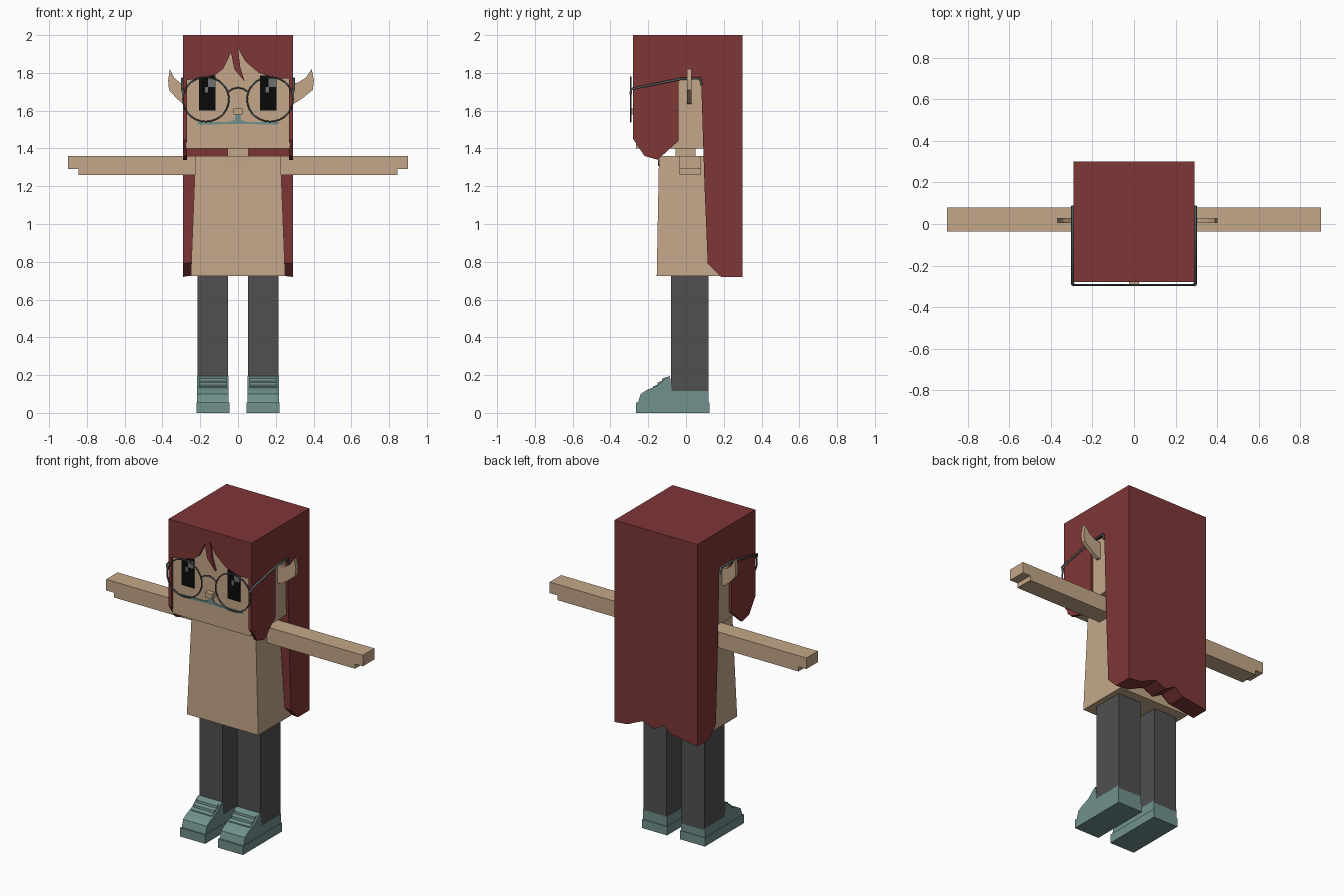
import bpy, bmesh, math
from mathutils import Vector

if "Cube" in bpy.data.objects:
    bpy.data.objects.remove(bpy.data.objects["Cube"])


def material(name, r, g, b):
    m = bpy.data.materials.new(name)
    m.use_nodes = True
    m.diffuse_color = (r, g, b, 1)
    m.node_tree.nodes["Principled BSDF"].inputs["Base Color"].default_value = (r, g, b, 1)
    return m


RED = material("dark_red_hair", 0.209, 0.037, 0.037)
SKIN = material("tan_skin", 0.55, 0.39, 0.25)
GREY = material("charcoal_trousers", 0.08, 0.08, 0.08)
TEAL = material("teal", 0.162, 0.283, 0.266)
BLACK = material("eye_black", 0.003, 0.003, 0.003)
GLINT = material("eye_glint", 0.16, 0.16, 0.16)
METAL = material("frame_grey", 0.09, 0.1, 0.105)


def finish(name, bm, mat):
    bmesh.ops.recalc_face_normals(bm, faces=bm.faces)
    me = bpy.data.meshes.new(name)
    bm.to_mesh(me)
    bm.free()
    me.materials.append(mat)
    ob = bpy.data.objects.new(name, me)
    bpy.context.collection.objects.link(ob)
    return ob


def loft(name, rings, mat):
    """Join equal rings of points and cap both ends."""
    bm = bmesh.new()
    rows = [[bm.verts.new(p) for p in ring] for ring in rings]
    n = len(rows[0])
    for a, b in zip(rows, rows[1:]):
        for i in range(n):
            bm.faces.new((a[i], a[(i + 1) % n], b[(i + 1) % n], b[i]))
    bm.faces.new(rows[0])
    bm.faces.new(rows[-1])
    return finish(name, bm, mat)


def side_prism(name, pts, x0, x1, mat):
    return loft(name, [[(x, y, z) for y, z in pts] for x in (x0, x1)], mat)


def front_prism(name, pts, y0, y1, mat):
    return loft(name, [[(x, y, z) for x, z in pts] for y in (y0, y1)], mat)


def rect(a0, a1, z0, z1):
    return [(a0, z0), (a1, z0), (a1, z1), (a0, z1)]


def box(name, x, y, z, mat):
    return side_prism(name, rect(*y, *z), *x, mat)


def tube(name, pts, radius, mat, cyclic=False):
    cu = bpy.data.curves.new(name, 'CURVE')
    cu.dimensions = '3D'
    cu.bevel_depth = radius
    cu.bevel_resolution = 1
    cu.use_fill_caps = True
    sp = cu.splines.new('POLY')
    sp.points.add(len(pts) - 1)
    for p, co in zip(sp.points, pts):
        p.co = (*co, 1)
    sp.use_cyclic_u = cyclic
    cu.materials.append(mat)
    ob = bpy.data.objects.new(name, cu)
    bpy.context.collection.objects.link(ob)


# Head, neck and nose
box("head", (-.275, .275), (-.265, .12), (1.4, 1.95), SKIN)
box("neck", (-.055, .055), (-.055, .05), (1.33, 1.42), SKIN)
box("nose", (-.024, .024), (-.297, -.26), (1.58, 1.612), SKIN)

# Hair: crown, fringe, side locks and long back
box("hair_crown", (-.285, .285), (-.275, .1), (1.93, 2), RED)
front_prism("fringe", [
    (-.29, 2), (-.29, 1.76), (-.2, 1.77), (-.12, 1.79), (-.08, 1.82), (-.05, 1.88),
    (-.037, 1.91), (-.02, 1.82), (.035, 1.755), (.012, 1.83), (0, 1.93),
    (.04, 1.86), (.11, 1.8), (.2, 1.77), (.29, 1.77), (.29, 2)], -.28, -.26, RED)
LOCK = [(-.28, 2), (-.28, 1.45), (-.22, 1.36), (-.15, 1.34), (-.04, 1.44),
        (-.04, 1.77), (.08, 1.77), (.08, 2)]
for s, side in ((1, "left"), (-1, "right")):
    side_prism(f"{side}_hair_lock", LOCK, .27 * s, .29 * s, RED)
waves = [(-.29, 0), (-.165, .02), (-.11, .025), (-.055, .07), (.015, .03),
         (.085, .06), (.125, .045), (.2, .01), (.29, 0)]
loft("long_back_hair", [
    [(x, .08, 2), (x, .08, 1.77), (x, .098, 1.2), (x, .115, .79 + lift),
     (x, .185, .72 + lift), (x, .3, .72 + lift), (x, .3, 2)] for x, lift in waves], RED)

# Eyes with glints
for cx, side in ((.16, "left"), (-.162, "right")):
    front_prism(f"{side}_eye", rect(cx - .044, cx + .044, 1.6, 1.785), -.27, -.262, BLACK)
    front_prism(f"{side}_eye_glint", rect(cx + .002, cx + .042, 1.725, 1.77), -.273, -.266, GLINT)
    front_prism(f"{side}_small_glint", rect(cx - .014, cx + .004, 1.695, 1.725), -.273, -.266, GLINT)

# Mouth
half = [(.012, 1.58), (.018, 1.55), (.05, 1.54), (.21, 1.54), (.22, 1.532),
        (.2, 1.525), (.04, 1.53)]
front_prism("mouth", half + [(-x, z) for x, z in reversed(half)], -.271, -.262, TEAL)

# Glasses
for s, side in ((1, "left"), (-1, "right")):
    ring = [Vector((.17 * s + .122 * math.cos(a), -.293, 1.66 + .118 * math.sin(a)))
            for a in (i * math.tau / 28 for i in range(28))]
    tube(f"{side}_rim", ring, .0045, METAL, True)
    tube(f"{side}_temple", [(.288 * s, -.293, 1.69), (.296 * s, -.29, 1.715),
                            (.296 * s, -.03, 1.768), (.296 * s, .075, 1.77),
                            (.296 * s, .084, 1.735)], .007, METAL)
tube("bridge", [(-.05, -.293, 1.7), (-.03, -.293, 1.715), (0, -.293, 1.722),
                (.03, -.293, 1.715), (.05, -.293, 1.7)], .0045, METAL)

# Pointed ears
ear = [(.26, 1.64), (.29, 1.635), (.33, 1.665), (.375, 1.71), (.38, 1.76), (.37, 1.82),
       (.345, 1.775), (.31, 1.748), (.26, 1.74)]
for s, side, reach in ((1, "left", 1.22), (-1, "right", .9)):
    pts = [(s * (.28 + (x - .28) * reach), z) for x, z in ear]
    front_prism(f"{side}_ear", pts, .005, .03, SKIN)

# Tapered torso and collar
loft("torso", [
    [(-.25, -.155, .725), (.25, -.155, .725), (.25, .18, .725), (-.25, .18, .725)],
    [(-.225, -.143, 1.36), (.225, -.143, 1.36), (.225, .095, 1.36), (-.225, .095, 1.36)],
], SKIN)
arc = [(.085 * math.cos(a), 1.358 + .05 * math.sin(a))
       for a in (math.pi + i * math.pi / 10 for i in range(11))]
front_prism("collar", arc, -.147, -.14, SKIN)

# Arms, legs and shoes
ARM = [(.2, 1.26), (.845, 1.26), (.845, 1.29), (.9, 1.29), (.9, 1.36), (.2, 1.36)]
UPPER = [(-.255, .05), (.12, .05), (.12, .115), (-.075, .115), (-.085, .195), (-.1, .19),
         (-.15, .145), (-.21, .12), (-.24, .1)]
for s, side in ((1, "left"), (-1, "right")):
    front_prism(f"{side}_arm", [(x * s, z) for x, z in ARM], -.035, .08, SKIN)
    box(f"{side}_leg", (.053 * s, .215 * s), (-.08, .12), (.1, .74), GREY)
    box(f"{side}_sole", (.045 * s, .22 * s), (-.265, .125), (0, .055), TEAL)
    side_prism(f"{side}_shoe_upper", UPPER, .05 * s, .217 * s, TEAL)
    for i in range(3):
        y, z = -.115 - .025 * i, .178 - .021 * i
        side_prism(f"{side}_shoe_strap_{i + 1}",
                   [(y - .014, z - .016), (y + .014, z - .016), (y + .012, z + .012),
                    (y - .01, z + .004)], .06 * s, .207 * s, TEAL)
